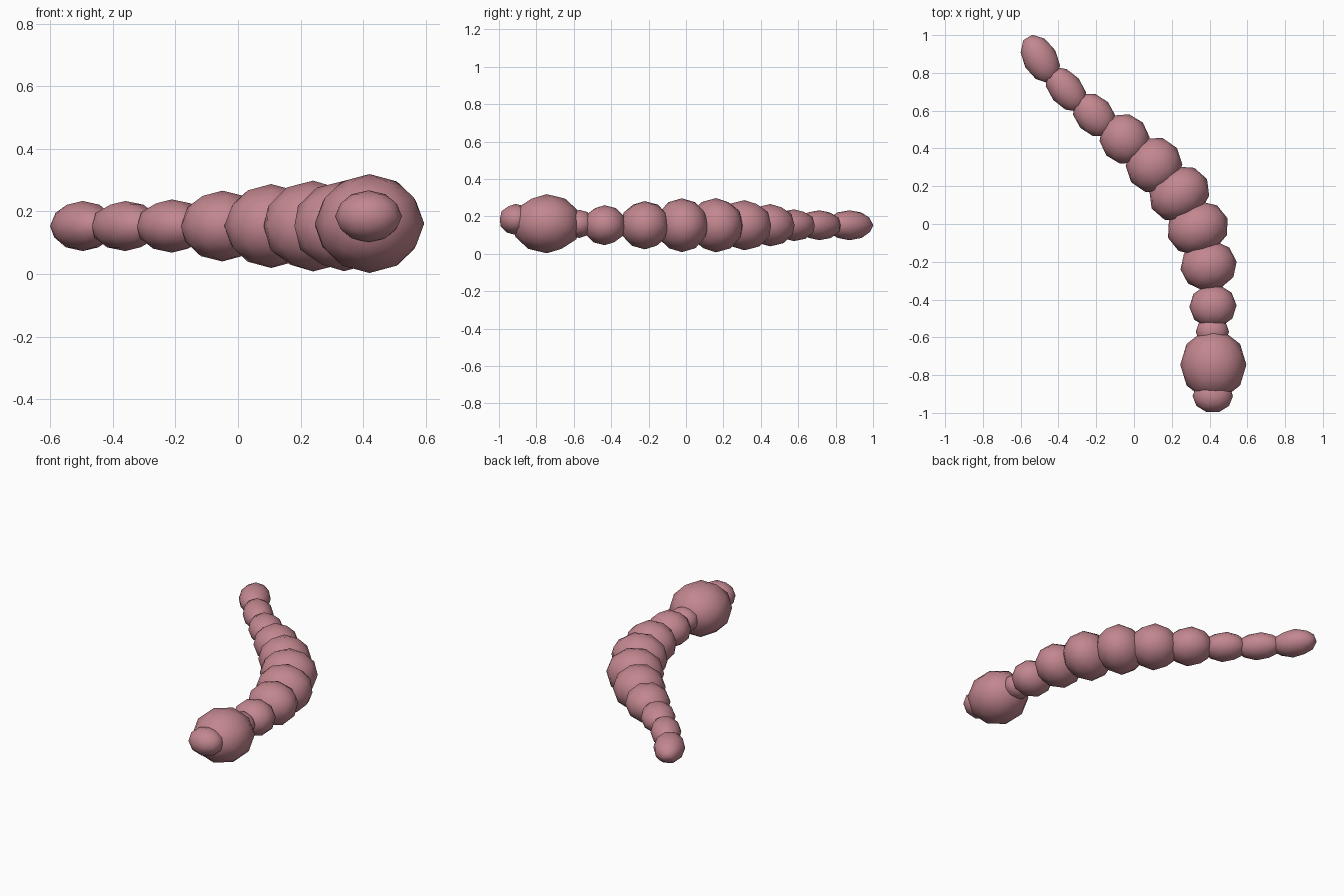
import bpy
import math

skin = bpy.data.materials.new("dusty pink")
skin.diffuse_color = (0.54, 0.24, 0.275, 1)


def blob(name, center, length, width, height, turn):
    """Low-poly ellipsoid; length runs along the body, turned left by 'turn' degrees."""
    bpy.ops.mesh.primitive_ico_sphere_add(subdivisions=2, radius=1, location=center)
    ob = bpy.context.object
    ob.name = name
    ob.scale = (length, width, height)
    ob.rotation_euler.z = math.radians(90 + turn)
    bpy.ops.object.shade_smooth()
    ob.data.materials.append(skin)
    return ob


# Head, snout and neck
blob("head", (0.42, -0.745, 0.161), 0.187, 0.175, 0.158, 0)
blob("snout", (0.417, -0.91, 0.184), 0.09, 0.107, 0.083, 0)
blob("neck", (0.415, -0.57, 0.16), 0.08, 0.088, 0.075, 0)

# Body segments from neck to tail: x, y, length, width, height, turn
segments = [
    (0.418, -0.435, 0.116, 0.125, 0.107, 2),
    (0.395, -0.22, 0.134, 0.150, 0.129, 8),
    (0.338, -0.022, 0.141, 0.166, 0.144, 18),
    (0.240, 0.160, 0.143, 0.166, 0.145, 28),
    (0.106, 0.312, 0.148, 0.151, 0.134, 37),
    (-0.050, 0.450, 0.138, 0.130, 0.113, 42),
    (-0.211, 0.577, 0.130, 0.100, 0.085, 43),
    (-0.360, 0.713, 0.137, 0.088, 0.080, 40),
]
for i, (x, y, length, width, height, turn) in enumerate(segments):
    blob(f"body_segment_{i + 1}", (x, y, 0.153), length, width, height, turn)

# Tail tip
blob("tail_tip", (-0.496, 0.874, 0.153), 0.138, 0.091, 0.080, 30)
